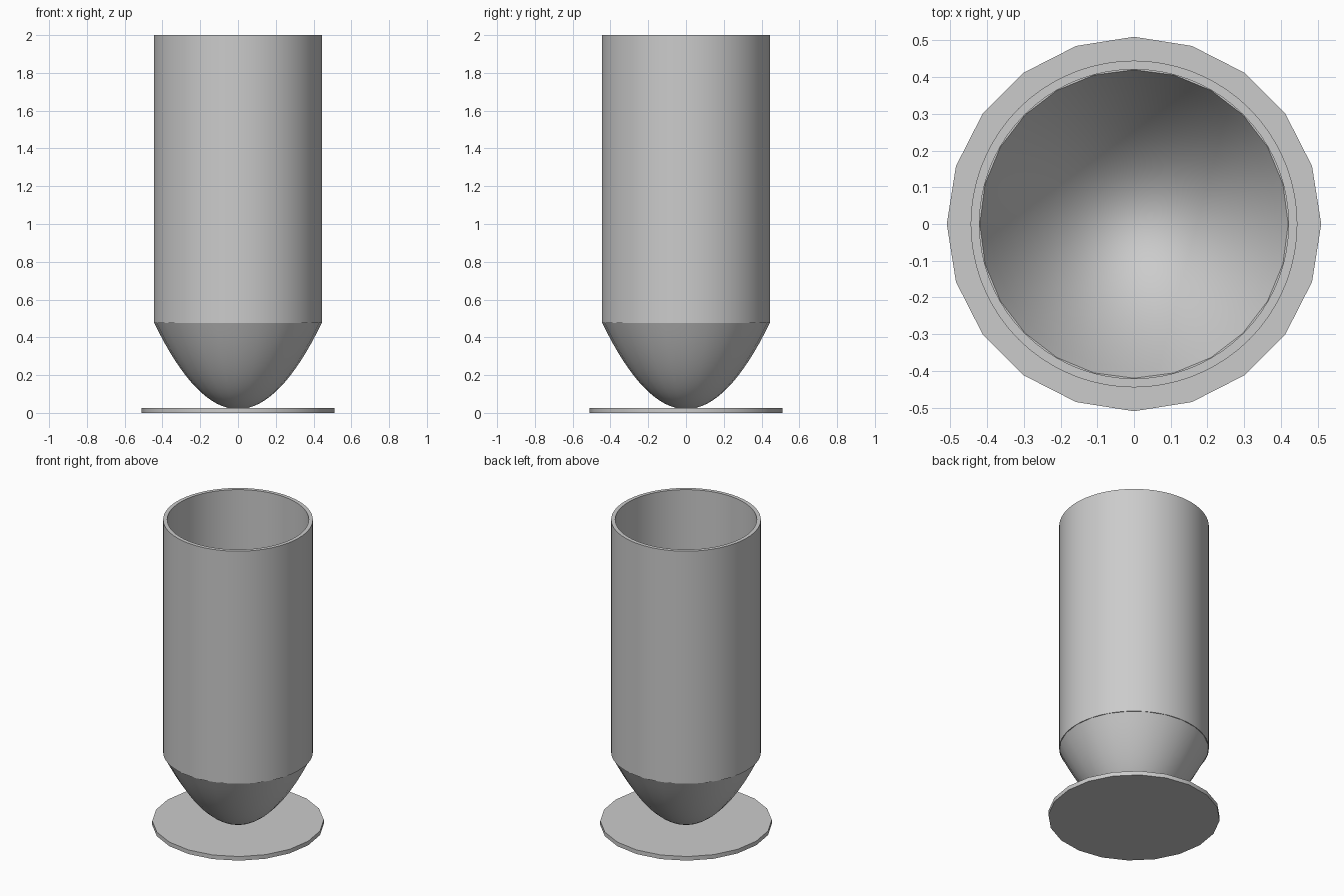
import bpy
import bmesh
import math

if "Cube" in bpy.data.objects:
    bpy.data.objects.remove(bpy.data.objects["Cube"], do_unlink=True)

GREY = (0.6, 0.6, 0.6, 1.0)
grey = bpy.data.materials.new("plain grey")
grey.use_nodes = True
grey.diffuse_color = GREY
grey.node_tree.nodes["Principled BSDF"].inputs["Base Color"].default_value = GREY


def lathe(name, profile, sides, closed):
    """Revolve (radius, height) points around z; closed joins last point to first."""
    bm = bmesh.new()
    verts = [bm.verts.new((r, 0, z)) for r, z in profile]
    edges = [bm.edges.new(pair) for pair in zip(verts, verts[1:])]
    if closed:
        edges.append(bm.edges.new((verts[-1], verts[0])))
    bmesh.ops.spin(bm, geom=verts + edges, cent=(0, 0, 0), axis=(0, 0, 1),
                   angle=math.tau, steps=sides, use_duplicate=False)
    bmesh.ops.remove_doubles(bm, verts=bm.verts, dist=0.0001)
    bmesh.ops.recalc_face_normals(bm, faces=bm.faces)
    mesh = bpy.data.meshes.new(name)
    bm.to_mesh(mesh)
    bm.free()
    mesh.materials.append(grey)
    obj = bpy.data.objects.new(name, mesh)
    bpy.context.collection.objects.link(obj)
    bpy.ops.object.select_all(action="DESELECT")
    obj.select_set(True)
    bpy.context.view_layer.objects.active = obj
    bpy.ops.object.shade_smooth_by_angle(angle=math.radians(30))
    return obj


def paraboloid(radius, bottom, top, rings=16):
    """Profile of a rounded bowl from its centre up to its rim."""
    return [(radius * i / rings, bottom + (top - bottom) * (i / rings) ** 2)
            for i in range(rings + 1)]


# Foot: thin twenty-sided disc
lathe("base_disc", [(0, 0), (0.51, 0), (0.51, 0.027), (0, 0.027)], 20, False)

# Body: open tube with a flat rim
RIM, SEAM = 2.0, 0.475
lathe("tube_wall", [(0.445, SEAM), (0.445, RIM), (0.421, RIM), (0.421, SEAM)], 72, True)

# Bottom: hollow rounded bowl, outer skin then inner skin
outer = paraboloid(0.443, 0.02, SEAM)
inner = paraboloid(0.42, 0.045, SEAM)
lathe("bowl", outer + inner[::-1], 24, False)
